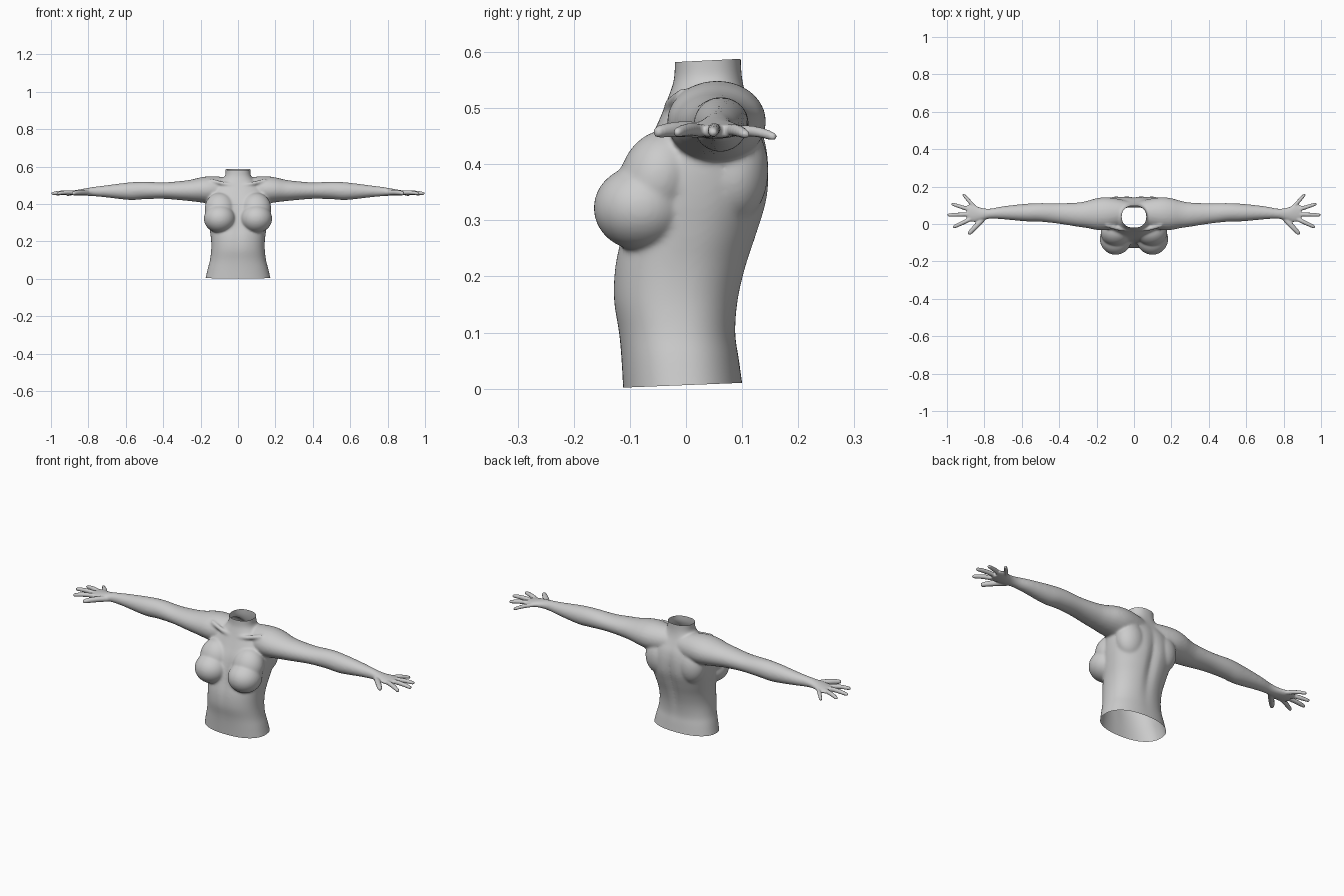
import bpy, bmesh
from math import cos, sin, pi, exp, copysign
from mathutils import Vector, Matrix

if "Cube" in bpy.data.objects:
    bpy.data.objects.remove(bpy.data.objects["Cube"])

bm = bmesh.new()


def spline(rows, n=5):
    """Catmull-Rom resampling of a list of equal-length rows."""
    out = []
    for i in range(len(rows) - 1):
        a, b, c, d = (rows[max(0, min(len(rows) - 1, i + k))] for k in (-1, 0, 1, 2))
        for j in range(n):
            t = j / n
            out.append([0.5 * (2 * q + (r - p) * t + (2 * p - 5 * q + 4 * r - s) * t * t
                               + (3 * q - p - 3 * r + s) * t ** 3)
                        for p, q, r, s in zip(a, b, c, d)])
    return out + [list(rows[-1])]


def loft(rings):
    """Closed skin over rings of points."""
    vs = [[bm.verts.new(p) for p in ring] for ring in rings]
    faces = [bm.faces.new(vs[0]), bm.faces.new(vs[-1])]
    for a, b in zip(vs, vs[1:]):
        n = len(a)
        for i in range(n):
            j = (i + 1) % n
            faces.append(bm.faces.new((a[i], a[j], b[j], b[i])))
    bmesh.ops.recalc_face_normals(bm, faces=faces)


def limb(rows, side, n=24):
    """Rows of x, y, z, half depth, half height, skinned along x."""
    loft([[(side * x, y + ry * cos(2 * pi * k / n), z + rz * sin(2 * pi * k / n))
           for k in range(n)] for x, y, z, ry, rz in spline(rows)])


def tube(rows, side, n=12):
    """Rows of x, y, z, radius, skinned along a roughly straight path."""
    rows = spline(rows, 4)
    d = (Vector(rows[-1][:3]) - Vector(rows[0][:3])).normalized()
    u = d.cross(Vector((0, 0, 1))).normalized()
    w = u.cross(d)
    rings = []
    for r in rows:
        ring = [Vector(r[:3]) + r[3] * (u * cos(2 * pi * k / n) + w * sin(2 * pi * k / n))
                for k in range(n)]
        rings.append([(side * p.x, p.y, p.z) for p in ring])
    loft(rings)


def ball(c, r, tilt=0):
    m = Matrix.Translation(c) @ Matrix.Rotation(tilt, 4, 'X') @ Matrix.Diagonal((*r, 1))
    bmesh.ops.create_uvsphere(bm, u_segments=32, v_segments=20, radius=1, matrix=m)


# Torso and neck: z, half width, front y, back y
torso = [(-.04, .183, -.110, .107), (.05, .163, -.115, .095), (.10, .150, -.120, .089),
         (.16, .143, -.130, .095), (.22, .145, -.128, .110), (.28, .155, -.115, .130),
         (.34, .166, -.102, .147), (.40, .172, -.085, .149), (.45, .165, -.062, .140),
         (.49, .135, -.044, .122), (.52, .095, -.032, .109), (.55, .070, -.022, .101),
         (.585, .066, -.020, .098), (.63, .066, -.020, .098)]
rings = []
for z, a, yf, yb in spline(torso):
    ring = []
    for k in range(64):
        c, s = cos(2 * pi * k / 64), sin(2 * pi * k / 64)
        x = a * copysign(abs(c) ** .88, c)
        y = (yf + yb) / 2 + (yb - yf) / 2 * copysign(abs(s) ** .88, s)
        # spine and midline grooves
        groove = exp(-(x / .022) ** 2) * exp(-((z - .3) / .14) ** 2)
        y -= groove * (.014 if s > 0 else -.006)
        ring.append((x, y, z))
    rings.append(ring)
loft(rings)

# Arm from collar to knuckles: x, y, z, half depth, half height
arm = [(.03, .060, .475, .062, .062), (.09, .058, .476, .078, .070), (.15, .055, .476, .088, .073),
       (.20, .053, .476, .085, .067), (.25, .051, .473, .073, .058), (.30, .050, .472, .065, .052),
       (.40, .056, .472, .055, .044), (.50, .062, .473, .050, .047), (.58, .061, .469, .047, .047),
       (.70, .060, .468, .035, .033), (.77, .055, .467, .027, .025), (.82, .052, .464, .035, .019),
       (.86, .057, .461, .046, .015), (.895, .060, .459, .040, .011)]
# Digits: base x, y, tip x, y, tip z, radius
digits = [(.80, .035, .885, -.055, .457, .0145), (.87, .028, .968, -.018, .456, .0115),
          (.87, .052, .998, .048, .456, .0115), (.87, .074, .976, .108, .452, .011),
          (.85, .088, .915, .160, .448, .010)]

for s in (1, -1):
    limb(arm, s)
    for bx, by, tx, ty, tz, r in digits:
        rows = [(bx + (tx - bx) * t, by + (ty - by) * t, .460 + (tz - .460) * t + .004 * sin(pi * t), r * f)
                for t, f in ((0, 1), (.4, 1), (.7, .92), (.93, .75), (1, .4))]
        tube(rows, s)
    # collar bone
    tube([(.015, -.030, .497, .010), (.07, -.028, .508, .011), (.15, -.005, .525, .012)], s)
    # breast, upper chest and shoulder blade
    ball((s * .098, -.080, .322), (.085, .085, .076))
    ball((s * .096, -.048, .375), (.082, .070, .088), -.35)
    ball((s * .095, .085, .390), (.075, .062, .095))

mesh = bpy.data.meshes.new("body")
bm.to_mesh(mesh)
bm.free()
body = bpy.data.objects.new("body", mesh)
bpy.context.collection.objects.link(body)


def bake():
    dg = bpy.context.evaluated_depsgraph_get()
    new = bpy.data.meshes.new_from_object(body.evaluated_get(dg))
    body.modifiers.clear()
    body.data = new


# Fuse all parts into one skin
fuse = body.modifiers.new("fuse", 'REMESH')
fuse.mode = 'VOXEL'
fuse.voxel_size = .0045
bake()

# Soften the torso and arms strongly, the hands lightly
group = body.vertex_groups.new(name="soft")
for v in body.data.vertices:
    group.add([v.index], max(0, min(1, (.82 - abs(v.co.x)) / .1)), 'REPLACE')
for name, count, mask in (("soften_all", 2, ""), ("soften_body", 22, "soft")):
    m = body.modifiers.new(name, 'SMOOTH')
    m.factor, m.iterations, m.vertex_group = .5, count, mask
bake()

# Cut open the waist and the neck
bm = bmesh.new()
bm.from_mesh(body.data)
for co, no in (((0, -.11, .002), (0, .04, -1)), ((0, .04, .585), (0, -.05, 1))):
    bmesh.ops.bisect_plane(bm, geom=bm.verts[:] + bm.edges[:] + bm.faces[:],
                           plane_co=co, plane_no=no, clear_outer=True)
for f in bm.faces:
    f.smooth = True
bm.to_mesh(body.data)
bm.free()
